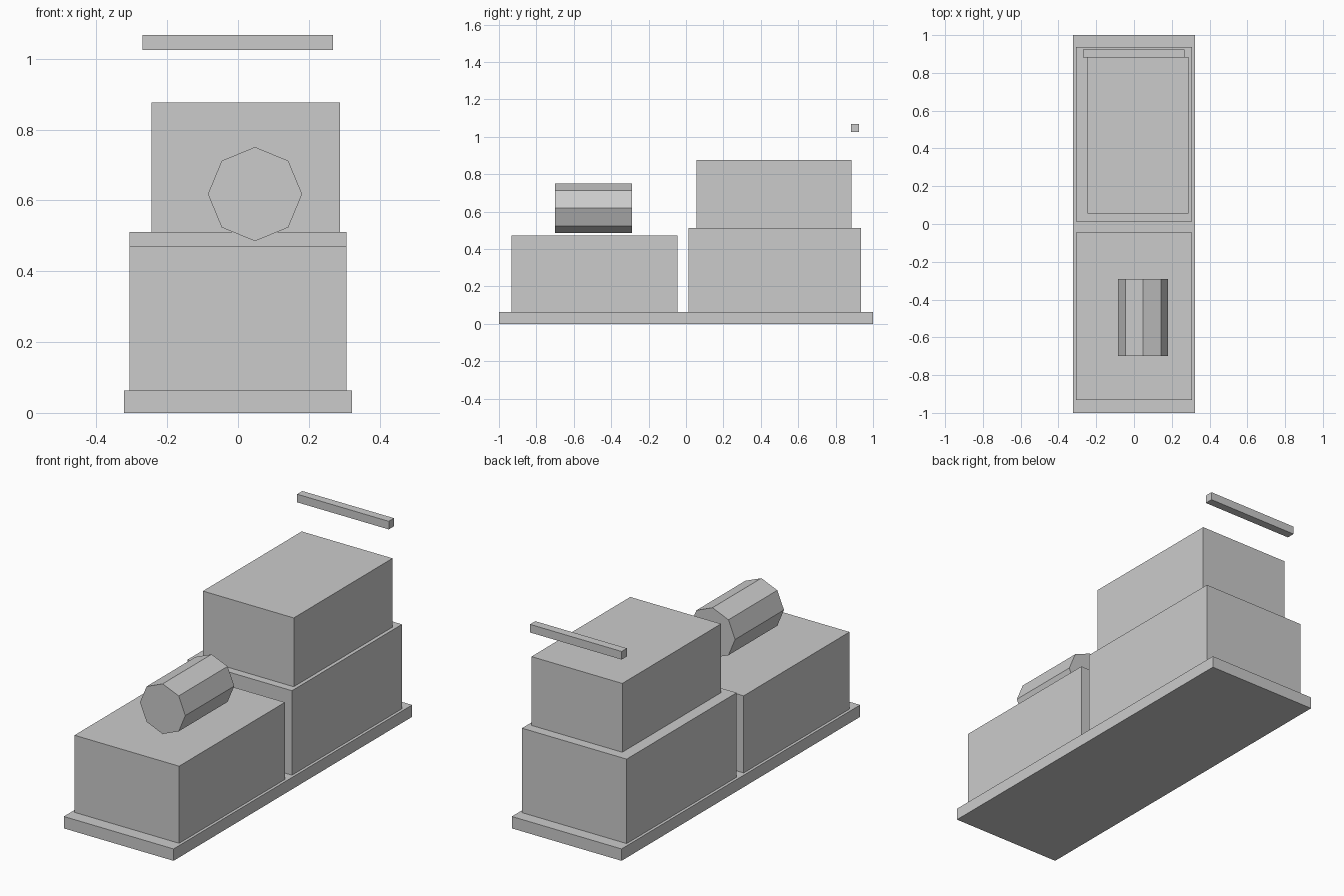
import bpy
import bmesh
import math
from mathutils import Matrix, Vector

cube = bpy.data.objects.get("Cube")
if cube:
    bpy.data.objects.remove(cube, do_unlink=True)

GREY = (0.6, 0.6, 0.6, 1.0)
grey = bpy.data.materials.new("plain_grey")
grey.use_nodes = True
grey.diffuse_color = GREY
grey.node_tree.nodes["Principled BSDF"].inputs["Base Color"].default_value = GREY


def finish(name, bm, location):
    """Turn a bmesh into a flat-shaded object at the given place."""
    mesh = bpy.data.meshes.new(name)
    bm.to_mesh(mesh)
    bm.free()
    mesh.materials.append(grey)
    obj = bpy.data.objects.new(name, mesh)
    obj.location = location
    bpy.context.collection.objects.link(obj)
    return obj


def box(name, low, high):
    """Box spanning two opposite corners."""
    low, high = Vector(low), Vector(high)
    bm = bmesh.new()
    bmesh.ops.create_cube(bm, size=1, matrix=Matrix.Diagonal((*(high - low), 1)))
    return finish(name, bm, (low + high) / 2)


def barrel(name, centre, radius, length, sides):
    """Prism lying along y with a corner at the top."""
    bm = bmesh.new()
    bmesh.ops.create_cone(bm, cap_ends=True, segments=sides, radius1=radius,
                          radius2=radius, depth=length,
                          matrix=Matrix.Rotation(math.pi / 2, 4, "X"))
    return finish(name, bm, centre)


# Base plate
FLOOR = 0.063
DECK = 0.511
box("base_plate", (-0.322, -1, 0), (0.322, 1, FLOOR))

# Lower front and rear blocks, separated by a narrow gap
box("front_block", (-0.307, -0.932, FLOOR), (0.307, -0.045, 0.472))
box("rear_block", (-0.307, 0.014, FLOOR), (0.307, 0.936, DECK))

# Upper block, set slightly off centre on the rear block
box("upper_block", (-0.245, 0.056, DECK), (0.288, 0.884, 0.876))

# Eight-sided drum above the front block
barrel("drum", (0.048, -0.495, 0.618), 0.133, 0.41, 8)

# Thin bar floating above the rear edge
box("top_bar", (-0.27, 0.881, 1.025), (0.268, 0.925, 1.068))
